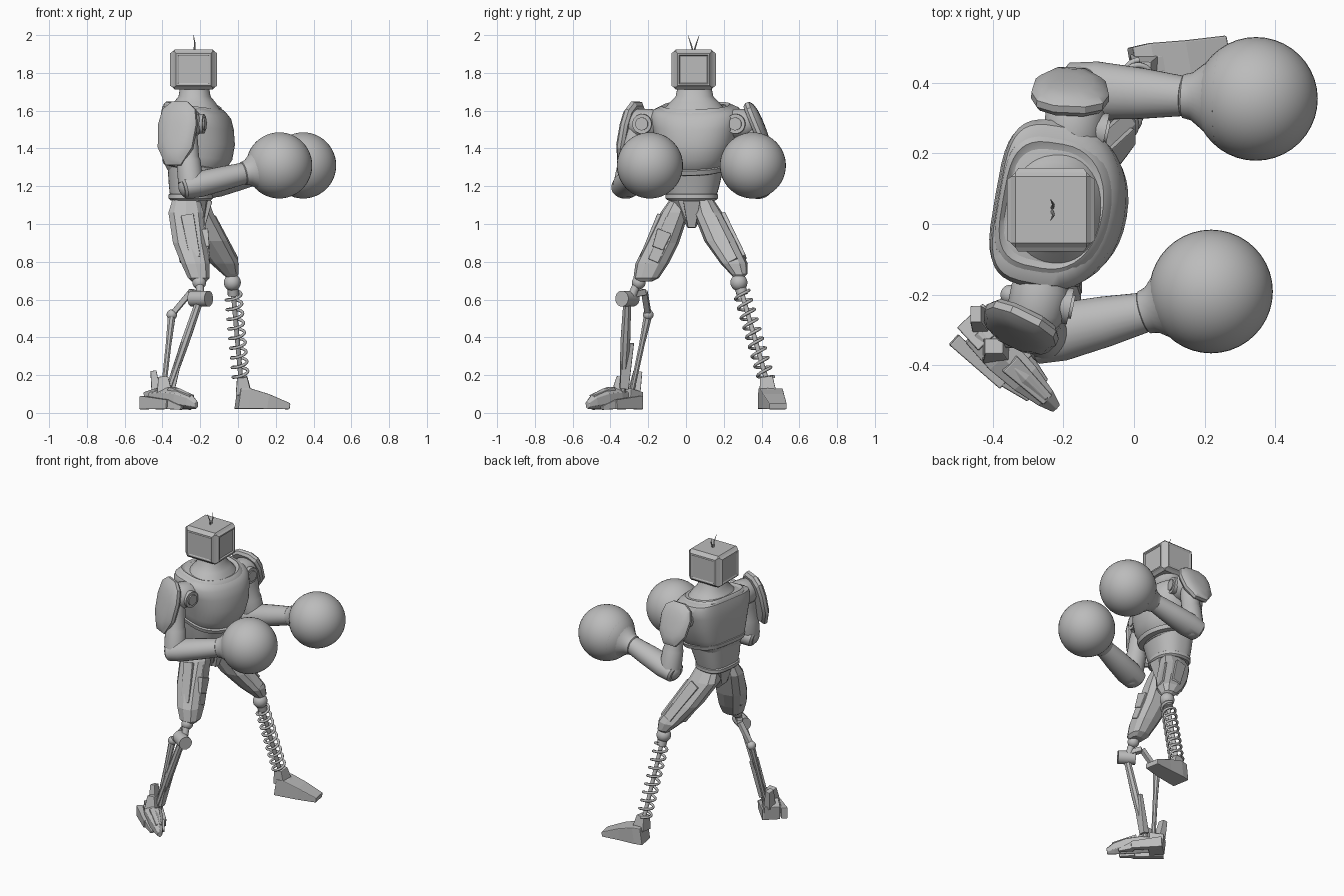
import bpy, bmesh, math
from mathutils import Vector, Matrix

cube = bpy.data.objects.get("Cube")
if cube:
    bpy.data.objects.remove(cube, do_unlink=True)

grey = bpy.data.materials.new("plain grey")
grey.use_nodes = True
grey.diffuse_color = (0.5, 0.5, 0.5, 1)
grey.node_tree.nodes["Principled BSDF"].inputs["Base Color"].default_value = (0.5, 0.5, 0.5, 1)


def finish(name, bm, smooth=None, bevel=0):
    """Turn a bmesh into a shaded object."""
    bmesh.ops.recalc_face_normals(bm, faces=bm.faces)
    mesh = bpy.data.meshes.new(name)
    bm.to_mesh(mesh)
    bm.free()
    mesh.materials.append(grey)
    obj = bpy.data.objects.new(name, mesh)
    bpy.context.collection.objects.link(obj)
    if bevel:
        mod = obj.modifiers.new("Bevel", "BEVEL")
        mod.width, mod.segments = bevel, 2
    if smooth:
        bpy.ops.object.select_all(action="DESELECT")
        obj.select_set(True)
        bpy.context.view_layer.objects.active = obj
        bpy.ops.object.shade_smooth_by_angle(angle=math.radians(smooth))
    return obj


def loft(name, rings, smooth=None, bevel=0):
    """Skin a list of point rings and cap both ends."""
    bm = bmesh.new()
    rows = [[bm.verts.new(p) for p in ring] for ring in rings]
    n = len(rows[0])
    for a, b in zip(rows, rows[1:]):
        for i in range(n):
            bm.faces.new((a[i], a[(i + 1) % n], b[(i + 1) % n], b[i]))
    bm.faces.new(rows[0])
    bm.faces.new(rows[-1])
    return finish(name, bm, smooth, bevel)


def body(name, sections, yaw=0, n=40, front=2.2, back=2.2, smooth=35, turn=0, tilt=0):
    """Loft sections (x, y, z, half depth, half width), sloping down to the front by tilt."""
    rot = Matrix.Rotation(math.radians(yaw), 3, "Z")
    rings = []
    for x, y, z, rx, ry in sections:
        ring = []
        for i in range(n):
            a = math.tau * (i + turn) / n
            c, s = math.cos(a), math.sin(a)
            e = 2 / (front if c > 0 else back)
            dx = math.copysign(abs(c) ** e * rx, c)
            offset = Vector((dx, math.copysign(abs(s) ** e * ry, s), -tilt * dx))
            ring.append(Vector((x, y, z)) + rot @ offset)
        rings.append(ring)
    return loft(name, rings, smooth)


def limb(name, stations, n=20, smooth=35, bevel=0, up=(0, 0, 1)):
    """Tube through stations (point, half side, half up)."""
    start, end = Vector(stations[0][0]), Vector(stations[-1][0])
    axis = (end - start).normalized()
    side = Vector(up).cross(axis).normalized()
    top = axis.cross(side)
    k = math.sqrt(2) if n == 4 else 1
    rings = []
    for p, ru, rv in stations:
        angles = [math.tau * (i + 0.5) / n for i in range(n)]
        rings.append([Vector(p) + side * (math.cos(a) * ru * k) + top * (math.sin(a) * rv * k)
                      for a in angles])
    return loft(name, rings, smooth, bevel)


def rod(name, a, b, r, n=12):
    up = (1, 0, 0) if abs(Vector(b)[2] - Vector(a)[2]) > 0.05 else (0, 0, 1)
    return limb(name, [(a, r, r), (b, r, r)], n, up=up)


def bar(name, a, b, w, h, w2=None, h2=None, up=(0, 0, 1), bevel=0.004):
    return limb(name, [(a, w, h), (b, w2 or w, h2 or h)], 4, None, bevel, up)


def ball(name, centre, r):
    bm = bmesh.new()
    bmesh.ops.create_uvsphere(bm, u_segments=40, v_segments=24, radius=r,
                              matrix=Matrix.Translation(centre))
    return finish(name, bm, 60)


def shield(name, centre, normal, w, h):
    """Domed shoulder pad with a stepped rim."""
    nrm = Vector(normal).normalized()
    u = Vector((0, 0, 1)).cross(nrm).normalized()
    v = nrm.cross(u)
    outline = [(-.4, 1), (.4, 1), (.85, .76), (1, .3), (.9, -.45), (.4, -1), (-.4, -1),
               (-.9, -.45), (-1, .3), (-.85, .76)]
    steps = [(.9, -.03), (1, -.015), (1, .005), (.86, .02), (.6, .03), (.3, .034)]
    loft(name, [[Vector(centre) + u * (a * w * k) + v * (b * h * k) + nrm * d
                 for a, b in outline] for k, d in steps], 25)


# Torso, belly, collar and neck
body("chest", [(-.235, .04, 1.27, .13, .14), (-.225, .04, 1.3, .155, .168),
               (-.21, .045, 1.36, .178, .19), (-.205, .05, 1.44, .187, .212),
               (-.21, .05, 1.52, .185, .228), (-.215, .05, 1.575, .175, .238),
               (-.225, .05, 1.605, .16, .225), (-.232, .05, 1.62, .14, .195)],
     yaw=-10, back=4, tilt=.12)
body("collar", [(-.22, .05, 1.575, .167, .21), (-.225, .05, 1.612, .158, .2),
                (-.23, .05, 1.628, .142, .178), (-.235, .05, 1.618, .125, .155)],
     yaw=-10, back=3.5, tilt=.14)
body("chest_band", [(-.228, .04, 1.285, .15, .165), (-.225, .04, 1.29, .163, .177),
                    (-.222, .04, 1.315, .17, .184), (-.222, .04, 1.32, .155, .17)],
     yaw=-10, back=3.5, tilt=.2)
body("belly", [(-.25, .03, 1.13, .105, .125), (-.245, .03, 1.2, .118, .145),
               (-.23, .035, 1.31, .14, .165)], yaw=-6, back=3)
body("neck", [(-.23, .045, 1.6, .14, .17), (-.23, .045, 1.645, .11, .13),
              (-.23, .045, 1.675, .085, .1), (-.23, .045, 1.74, .074, .086)])

# Box head with raised panels and a recessed screen
bm = bmesh.new()
bmesh.ops.create_cube(bm, size=1, matrix=Matrix.Translation((-.235, .04, 1.818))
                      @ Matrix.Diagonal((.226, .212, .212, 1)))
bmesh.ops.bevel(bm, geom=bm.edges[:], offset=.012, segments=1, affect="EDGES")
bm.normal_update()
for f in [f for f in bm.faces if f.calc_area() > .02 and abs(f.normal.z) < .5]:
    sunk = .008 if f.normal.x > .9 else .003
    bmesh.ops.inset_region(bm, faces=[f], thickness=.012, depth=.012)
    bmesh.ops.inset_region(bm, faces=[f], thickness=.012, depth=0)
    bmesh.ops.inset_region(bm, faces=[f], thickness=.008, depth=-sunk)
finish("head", bm)
for label, dy in (("left", .03), ("right", -.03)):
    limb(label + "_antenna", [((-.232, .04 + dy * .1, 1.915), .005, .005),
                              ((-.228, .04 + dy * .5, 1.955), .004, .004),
                              ((-.236, .04 + dy, 2), .001, .001)], 6, up=(1, 0, 0))

# Pelvis
body("belt", [(-.25, .03, 1.125, .105, .125), (-.25, .03, 1.135, .115, .138),
              (-.25, .03, 1.155, .115, .138), (-.25, .03, 1.165, .105, .125)], yaw=-6, back=3)
body("pelvis", [(-.235, .03, .98, .035, .022), (-.245, .03, 1.03, .08, .055),
                (-.25, .03, 1.13, .1, .12)], n=10, smooth=None)
bar("pelvis_front_plate", (-.19, .03, .985), (-.15, .03, 1.125), .02, .015, .045, .015,
    up=(1, 0, 0))

# Arms: shoulder joint, pad, upper arm, forearm, glove
arms = [("right", -1, (-.27, -.215, 1.53), (-.25, -.315, 1.2), (.03, -.25, 1.268),
         (.218, -.191, 1.31), (-.325, -.3, 1.48), (-.42, -.85, .22), .112, .172),
        ("left", 1, (-.17, .28, 1.53), (-.15, .38, 1.2), (.14, .362, 1.28),
         (.345, .354, 1.31), (-.18, .38, 1.52), (.04, .92, .38), .11, .135)]
for label, s, shoulder, elbow, wrist, fist, pad, normal, w, h in arms:
    S, E, W, G = (Vector(p) for p in (shoulder, elbow, wrist, fist))
    out = Vector((-.2 if s < 0 else .1, s, 0)).normalized()
    limb(label + "_shoulder_block", [(S - out * .09, .07, .065), (S - out * .03, .085, .08),
                                     (S + out * .04, .085, .08), (S + out * .08, .06, .06)], 16)
    fore = Vector((.95, -.2, 0)).normalized()
    rod(label + "_shoulder_disc", S + fore * .04, S + fore * .092, .052, n=24)
    rod(label + "_shoulder_cap", S + fore * .09, S + fore * .1, .034, n=24)
    shield(label + "_shoulder_pad", pad, normal, w, h)
    top = S + out * .05
    limb(label + "_upper_arm", [(top, .055, .055), (top.lerp(E, .3), .06, .06),
                                (top.lerp(E, .55), .058, .058), (top.lerp(E, .6), .064, .064),
                                (E + Vector((0, 0, .02)), .068, .068)], up=(1, 0, 0))
    ball(label + "_elbow", E, .066)
    limb(label + "_forearm", [(E - (W - E) * .16, .06, .05), (E - (W - E) * .12, .075, .06),
                              (E.lerp(W, .15), .083, .069), (E.lerp(W, .6), .072, .064),
                              (W, .057, .057)], 24)
    limb(label + "_glove_cuff", [(W - (G - W) * .04, .05, .05), (W, .062, .062),
                                 (W.lerp(G, .12), .068, .068), (W.lerp(G, .3), .098, .098),
                                 (W.lerp(G, .5), .141, .141)], 32)
    ball(label + "_glove", G, .175)

# Thighs: faceted shells with thin armour panels
thighs = {
    "right": [(-.275, -.035, 1.13, .075, .05), (-.275, -.06, 1.06, .097, .075),
              (-.255, -.125, .9, .093, .088), (-.225, -.18, .79, .078, .088),
              (-.208, -.21, .715, .06, .068), (-.205, -.22, .695, .04, .04)],
    "left": [(-.235, .09, 1.13, .08, .055), (-.225, .115, 1.06, .097, .077),
             (-.145, .185, .91, .094, .088), (-.07, .255, .79, .077, .072),
             (-.04, .28, .735, .045, .045), (-.035, .28, .715, .025, .025)]}
for label, rows in thighs.items():
    body(label + "_thigh", rows, n=10, smooth=None, turn=.5, front=2.6, back=2.6)
    a, b = Vector(rows[1][:3]), Vector(rows[3][:3])
    s = -1 if label == "right" else 1
    for part, d in (("front", Vector((.078, 0, 0))), ("back", Vector((-.076, 0, 0))),
                    ("outer", Vector((0, s * .068, .02)))):
        bar(f"{label}_thigh_{part}_panel", a.lerp(b, .12) + d, a.lerp(b, .95) + d * .9,
            .034, .011, .028, .011, up=d)
bar("right_thigh_guard", (-.18, -.115, .96), (-.165, -.15, .87), .04, .022, .03, .014,
    up=(1, 0, 0))

# Left lower leg: knee ball, rod, spring and wedge foot
knee, ankle = Vector((-.03, .28, .69)), Vector((.015, .425, .18))
ball("left_knee", knee, .045)
rod("left_spring_cap", knee.lerp(ankle, .05), knee.lerp(ankle, .13), .03)
rod("left_spring_core", knee, ankle, .013)
axis = (ankle - knee).normalized()
u = Vector((1, 0, 0)).cross(axis).normalized()
v = axis.cross(u)
curve = bpy.data.curves.new("left_spring", "CURVE")
curve.dimensions, curve.bevel_depth, curve.bevel_resolution = "3D", .008, 2
turns, steps = 9, 20
spline = curve.splines.new("POLY")
spline.points.add(turns * steps)
for i, point in enumerate(spline.points):
    t, ang = i / (turns * steps), math.tau * i / steps
    p = knee.lerp(ankle, .1 + .9 * t) + (u * math.cos(ang) + v * math.sin(ang)) * .041
    point.co = (*p, 1)
curve.materials.append(grey)
bpy.context.collection.objects.link(bpy.data.objects.new("left_spring", curve))
limb("left_foot", [((-.002, .44, .075), .06, .055), ((.05, .45, .075), .062, .055),
                   ((.15, .463, .06), .057, .04), ((.268, .487, .035), .047, .016)],
     4, None, .005)
bar("left_ankle_block", (.03, .435, .1), (.022, .425, .19), .045, .042, .034, .027, up=(1, 0, 0))
bar("left_foot_ridge", (.05, .449, .125), (.22, .478, .058), .025, .01, .018, .006)

# Right lower leg: knee joint, link and twin struts
hinge, rear = Vector((-.2, -.31, .605)), Vector((-.35, -.2, .52))
ball("right_knee", (-.205, -.25, .69), .036)
rod("right_knee_stem", (-.205, -.245, .72), (-.2, -.29, .61), .022)
rod("right_knee_hinge", hinge + Vector((-.045, .03, 0)), hinge + Vector((.045, -.03, 0)), .042, n=16)
elbow_link = Vector((-.25, -.22, .64))
bar("right_link_upper", hinge + Vector((0, .02, .02)), elbow_link, .018, .016)
bar("right_link_rear", elbow_link, rear, .016, .014)
ball("right_rear_joint", rear, .028)
front_foot, rear_foot = Vector((-.375, -.335, .1)), Vector((-.395, -.285, .12))
limb("right_front_strut", [(hinge, .022, .022), (hinge.lerp(front_foot, .45), .028, .024),
                           (front_foot, .018, .018)], 8, None, up=(1, 0, 0))
limb("right_rear_strut", [(rear, .024, .022), (rear.lerp(rear_foot, .4), .016, .016),
                          (rear_foot, .014, .014)], 8, None, up=(1, 0, 0))
bar("right_shin_blade", (-.29, -.31, .37), (-.355, -.325, .13), .035, .012, .022, .022, up=(1, 0, 0))

# Right foot: overlapping armour pieces along the foot direction
along, across = Vector((.72, -.69, 0)), Vector((.69, .72, 0))


def foot(s, t, z):
    return Vector((-.425, -.325, z)) + along * s + across * t


limb("right_foot_core", [(foot(-.03, 0, .075), .05, .055), (foot(.07, 0, .08), .06, .06),
                         (foot(.16, 0, .075), .052, .055), (foot(.24, 0, .06), .034, .042),
                         (foot(.285, 0, .042), .016, .022)],
     6, None, .003)
bar("right_heel_block", foot(-.07, .02, .065), foot(.02, .015, .075), .05, .045, .05, .055)
bar("right_heel_spur", foot(-.04, .03, .1), foot(-.065, .035, .22), .034, .024, .024, .016,
    up=(1, 0, 0))
bar("right_ankle_block", foot(.05, .0, .1), foot(.035, .005, .19), .036, .04, .022, .026,
    up=(1, 0, 0))
for i, t in enumerate((-.055, .055)):
    bar(f"right_foot_side_plate_{i}", foot(-.06, t * 1.1, .055), foot(.13, t, .045),
        .02, .036, .016, .025)
    bar(f"right_side_toe_{i}", foot(.12, t * .8, .045), foot(.21, t * .6, .026), .02, .025, .01, .01)
bar("right_toe_plate", foot(.1, 0, .125), foot(.25, 0, .085), .03, .014, .018, .01)
